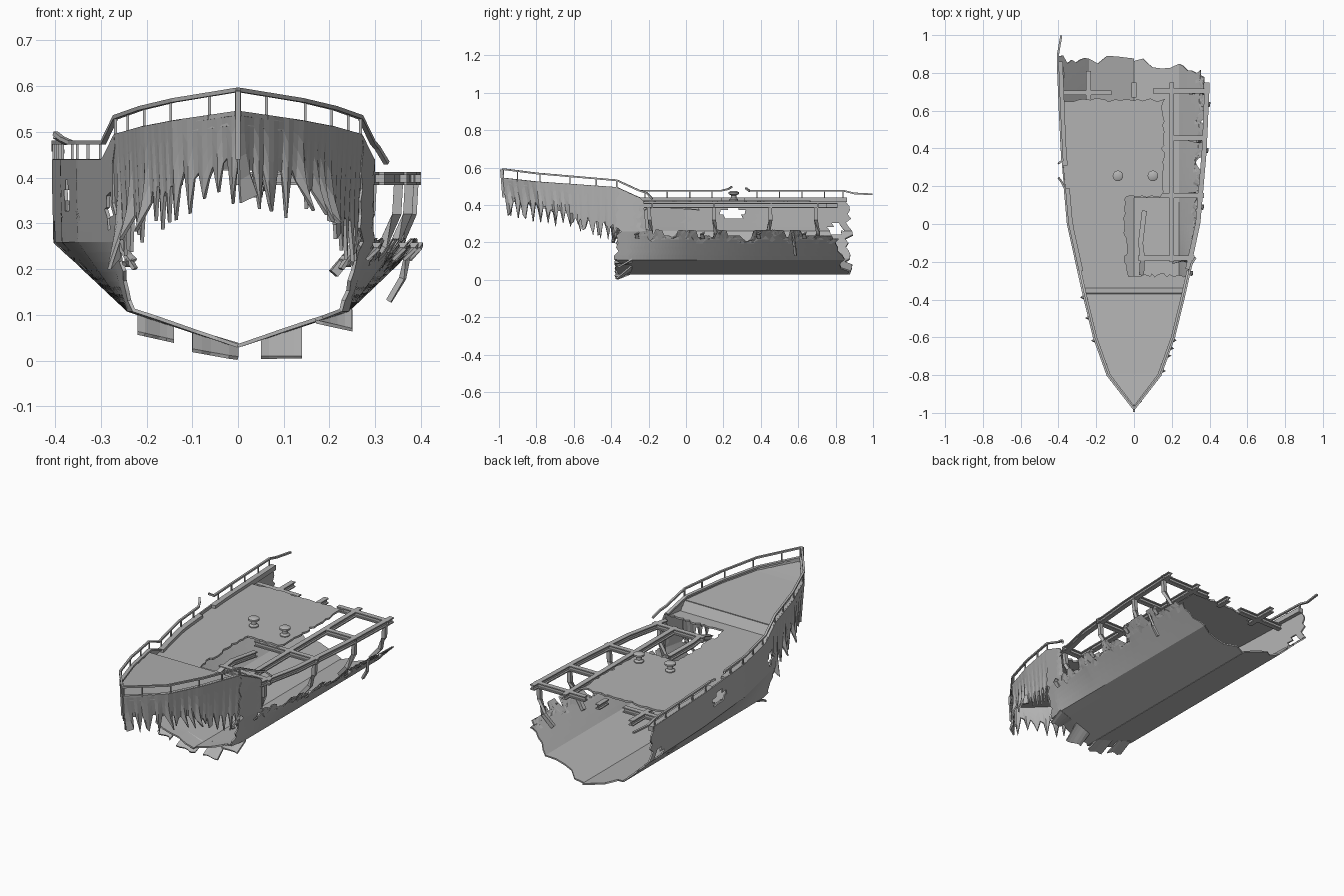
import bpy, bmesh, math, random
from mathutils import Vector

if "Cube" in bpy.data.objects:
    bpy.data.objects.remove(bpy.data.objects["Cube"])
rng = random.Random(4)
jit = lambda a: rng.uniform(-a, a)

steel = bpy.data.materials.new("grey_steel")
steel.use_nodes = True
GREY = (0.45, 0.45, 0.45, 1)
steel.diffuse_color = GREY
steel.node_tree.nodes["Principled BSDF"].inputs["Base Color"].default_value = GREY


def lerp(pts, t):
    """Piecewise linear interpolation of (key, value) pairs."""
    if t <= pts[0][0]:
        return pts[0][1]
    for (a, p), (b, q) in zip(pts, pts[1:]):
        if t <= b:
            return p + (q - p) * (t - a) / (b - a)
    return pts[-1][1]


# Hull lines: half width and top edge height along the length
def width(y):
    return lerp([(-.98, 0), (-.8, .14), (-.6, .212), (-.37, .268), (0, .35), (.4, .385), (.9, .405)], y)


def top(y):
    return lerp([(-.98, .545), (-.8, .525), (-.37, .495), (-.25, .44)], y)


def finish(name, bm):
    me = bpy.data.meshes.new(name)
    bm.to_mesh(me)
    bm.free()
    me.materials.append(steel)
    ob = bpy.data.objects.new(name, me)
    bpy.context.collection.objects.link(ob)
    return ob


def sheet(name, nu, nv, f, keep=lambda c: True, thick=.008):
    """Plate made from a grid f(u, v), with faces failing keep() left out."""
    bm = bmesh.new()
    grid = [[bm.verts.new(f(i / nu, j / nv)) for j in range(nv + 1)] for i in range(nu + 1)]
    for i in range(nu):
        for j in range(nv):
            q = [grid[i][j], grid[i + 1][j], grid[i + 1][j + 1], grid[i][j + 1]]
            if keep(sum((v.co for v in q), Vector()) / 4):
                bm.faces.new(q)
    bmesh.ops.delete(bm, geom=[v for v in bm.verts if not v.link_faces], context='VERTS')
    bmesh.ops.remove_doubles(bm, verts=bm.verts, dist=.0005)
    bmesh.ops.recalc_face_normals(bm, faces=bm.faces)
    ob = finish(name, bm)
    m = ob.modifiers.new("thickness", 'SOLIDIFY')
    m.thickness, m.offset = thick, 0
    return ob


def add_bar(bm, pts, w, h):
    """Rectangular bar swept along points."""
    pts = [Vector(p) for p in pts]
    rings = []
    for k, p in enumerate(pts):
        d = (pts[min(k + 1, len(pts) - 1)] - pts[max(k - 1, 0)]).normalized()
        side = d.cross(Vector((0, 0, 1)))
        side = side.normalized() if side.length > .3 else Vector((1, 0, 0))
        up = side.cross(d).normalized()
        rings.append([bm.verts.new(p + side * a * w / 2 + up * b * h / 2)
                      for a, b in ((-1, -1), (1, -1), (1, 1), (-1, 1))])
    for r, s in zip(rings, rings[1:]):
        for k in range(4):
            bm.faces.new((r[k], r[(k + 1) % 4], s[(k + 1) % 4], s[k]))
    bm.faces.new(rings[0][::-1])
    bm.faces.new(rings[-1])


def bars(name, paths, w, h):
    bm = bmesh.new()
    for p in paths:
        add_bar(bm, p, w, h)
    bmesh.ops.recalc_face_normals(bm, faces=bm.faces)
    return finish(name, bm)


def girders(name, paths):
    """I-section beams: two flanges and a web."""
    bm = bmesh.new()
    for path in paths:
        for dz, w, h in ((.011, .026, .006), (0, .007, .022), (-.011, .026, .006)):
            add_bar(bm, [(x, y, z + dz) for x, y, z in path], w, h)
    bmesh.ops.recalc_face_normals(bm, faces=bm.faces)
    return finish(name, bm)


# Main hull halves, ragged at both ends
NU, NV = 64, 20


def hull_half(name, s, limit, end, keep):
    fore = [-.365 + jit(.02) for _ in range(NV + 1)]
    aft = [end(j / NV) + jit(.025) for j in range(NV + 1)]
    cut = [limit(-.37 + 1.23 * i / NU) for i in range(NU + 1)]

    def f(u, v):
        j = round(v * NV)
        y = fore[j] + u * (aft[j] - fore[j])
        v = min(v, cut[round(u * NU)])
        w = width(y)
        x = lerp([(0, 0), (.25, min(.24, w * .85)), (.6, w * .99), (1, w)], v)
        z = lerp([(0, .032), (.25, .11), (.6, .26), (1, top(y))], v)
        return s * x, y, z
    return sheet(name, NU, NV, f, keep)


def near(c, y, z, ry, rz):
    return ((c.y - y) / ry) ** 2 + ((c.z - z) / rz) ** 2 < 1


hull_half("right_hull", -1, lambda y: 1, lambda v: .87 - .05 * max(0, v - .6),
          lambda c: not (near(c, .25, .36, .06, .03) or near(c, -.31, .33, .03, .035)
                         or near(c, .6, .2, .03, .02) or near(c, .8, .27, .03, .03)))
hull_half("left_hull", 1, lambda y: 1 if y < -.23 else .5 + rng.choice((-.03, 0, .02, .04, .11)),
          lambda v: .86 - .1 * v, lambda c: True)

# Torn bow plating with hanging teeth
for s, side in ((-1, "right"), (1, "left")):
    n = 45
    low, flare = [], []
    for i in range(n + 1):
        y = -.98 + .63 * i / n
        gap = lerp([(-.98, .43), (-.6, .35), (-.37, .28)], y)
        tooth = i % 3 == 1 or rng.random() < .15
        low.append(gap - (rng.uniform(.04, .09) if tooth else jit(.02)))
        flare.append(rng.choice((0, 0, .005, .03)) if tooth else 0)

    def bow(u, v):
        i = round(u * n)
        y = -.98 + .63 * u
        z = top(y) + (low[i] - top(y)) * v
        return s * (width(y) * (1 - .04 * v) + flare[i] * v ** 3), y + .03 * v * (1 - u), z
    sheet(side + "_bow_plating", n, 4, bow)

# Bent bottom plates at the break
for k, (x0, x1, z0, z1) in enumerate(((-.1, 0, .055, .022), (.05, .14, .07, .007),
                                      (-.22, -.14, .10, .06), (.17, .25, .085, .11))):
    drop = .03 if k == 1 else .012
    edge = [jit(.012) for _ in range(6)]
    sheet("bent_bottom_plate", 5, 1, lambda u, v: (
        x0 + (x1 - x0) * u, -.29 - v * (.08 + edge[round(u * 5)]),
        (.035 + .3 * abs(x0 + (x1 - x0) * u)) * (1 - v) + v * max(.005, min(z0, z1) + (drop - .03) * u)))
# Curled strips at the break of the sides
for s in (-1, 1):
    bars("curled_side_strips", [[(s * .262, -.36, .29 - k * .02), (s * (.25 - k * .01), -.38, .24 - k * .01),
                                 (s * (.225 + k * .012), -.39, .2 + k * .006)] for k in range(3)], .018, .008)

# Forward deck, sloping step and holed main deck
sheet("forward_deck", 14, 2, lambda u, v: (
    (2 * v - 1) * width(-.96 + .59 * u), -.96 + .59 * u, top(-.96 + .59 * u) - .025))
sheet("deck_step", 1, 2, lambda u, v: ((2 * v - 1) * .268, -.37 + .03 * u, .47 - .05 * u))


def deck_kept(c):
    if c.y > .655:
        return False
    if c.y < .15:
        return not (c.x > -.04 and c.y > -.265)
    return c.x < .15


def main_deck(u, v):
    y = -.34 + 1.02 * u
    x = (2 * v - 1) * width(y)
    loose = 0 if v in (0, 1) or u == 0 else .01
    return x + jit(loose), y + jit(loose), .42
sheet("main_deck", 44, 30, main_deck, deck_kept, .01)

# Gunwale, in two lengths on the intact side
run = lambda a, b, n: [a + (b - a) * k / n for k in range(n + 1)]
for a, b in ((-.25, .19), (.31, .86)):
    bars("right_gunwale", [[(-width(y) + .012, y, .428) for y in run(a, b, 8)]], .028, .026)
for s in (-1, 1):
    bars("bow_gunwale", [[(s * max(0, width(y) - .008), y, top(y) - .004)
                          for y in (-.975, -.8, -.6, -.37, -.25)]], .016, .01)

# Exposed deck beams
H = .398
girders("cross_beams", [[(a, y, H), (b, y, H)] for a, b, y in (
    (.1, .4, .705), (.19, .385, .455), (0, .37, .15), (.02, .32, -.18), (-.39, -.12, .695))])
girders("long_beams", [[(x, a, H), (x, b, H)] for x, a, b in (
    (.2, -.2, .75), (-.24, .63, .81), (0, .67, .75))])
girders("bent_beam", [[(.04, -.27, .37), (.045, -.18, H), (.035, -.1, H), (.055, .07, .385)]])
girders("left_edge_beam", [[(width(y) - .012, y, H) for y in run(-.24, .75, 8)]])

# Side ribs with bent feet
for k, y in enumerate((-.2, .15, .45, .695)):
    w = width(y) - .012
    bars("side_rib", [[(w, y, .39), (w - .004, y + jit(.01), .32), (w - .035, y + jit(.015), .25),
                       (w - .085, y, .19)]], .02, .02)
    bars("torn_side_strip", [[(w - .01, y - .06, .22), (w + .01, y - .065, .245), (w + .01, y - .05, .255)]], .02, .007)
bars("hanging_rib", [[(.375, .57, .25), (.36, .58, .18), (.33, .585, .13)]], .014, .012)


# Railings with posts
def rail_point(s, y, lift):
    z = lerp([(-.98, .047), (-.37, .037)], y)
    return s * width(y), y, top(y) + z * lift


def railing(name, s, ys, post_ys, tail=()):
    path = [rail_point(s, y, 1) for y in ys] + list(tail)
    bars(name, [path], .011, .009)
    bars(name + "_posts", [[rail_point(s, y, -.2), rail_point(s, y, 1)] for y in post_ys], .006, .006)


bow_ys = (-.98, -.8, -.6, -.37, -.25)
bow_posts = (-.975, -.9, -.78, -.62, -.48, -.37)
railing("left_bow_rail", 1, bow_ys, bow_posts, [(.305, -.21, .465), (.325, -.18, .432)])
railing("right_bow_rail", -1, bow_ys + (0, .19), bow_posts + (-.22, -.1, .02, .14),
        [(-.385, .225, .485), (-.4, .245, .497)])
railing("right_stern_rail", -1, (.34, .6, .84), (.38, .5, .62, .74, .84),
        [(-.402, .9, .462), (-.385, .997, .457)])
bars("bent_rail_end", [[(-.375, .34, .475), (-.4, .32, .49)]], .011, .009)
bars("stem_bar", [[(0, -.976, .44), (0, -.988, .59)]], .01, .012)

# Mooring bollards
for x in (-.085, .1):
    bm = bmesh.new()
    profile = ((.024, .42), (.024, .43), (.014, .438), (.014, .452), (.028, .459), (.028, .468), (.018, .474))
    rings = [[bm.verts.new((x + r * math.cos(a * math.tau / 16), .255 + r * math.sin(a * math.tau / 16), z))
              for a in range(16)] for r, z in profile]
    for r, t in zip(rings, rings[1:]):
        for k in range(16):
            bm.faces.new((r[k], r[(k + 1) % 16], t[(k + 1) % 16], t[k]))
    bm.faces.new(rings[-1])
    ob = finish("bollard", bm)
    bpy.ops.object.select_all(action='DESELECT')
    ob.select_set(True)
    bpy.context.view_layer.objects.active = ob
    bpy.ops.object.shade_smooth_by_angle(angle=math.radians(35))
